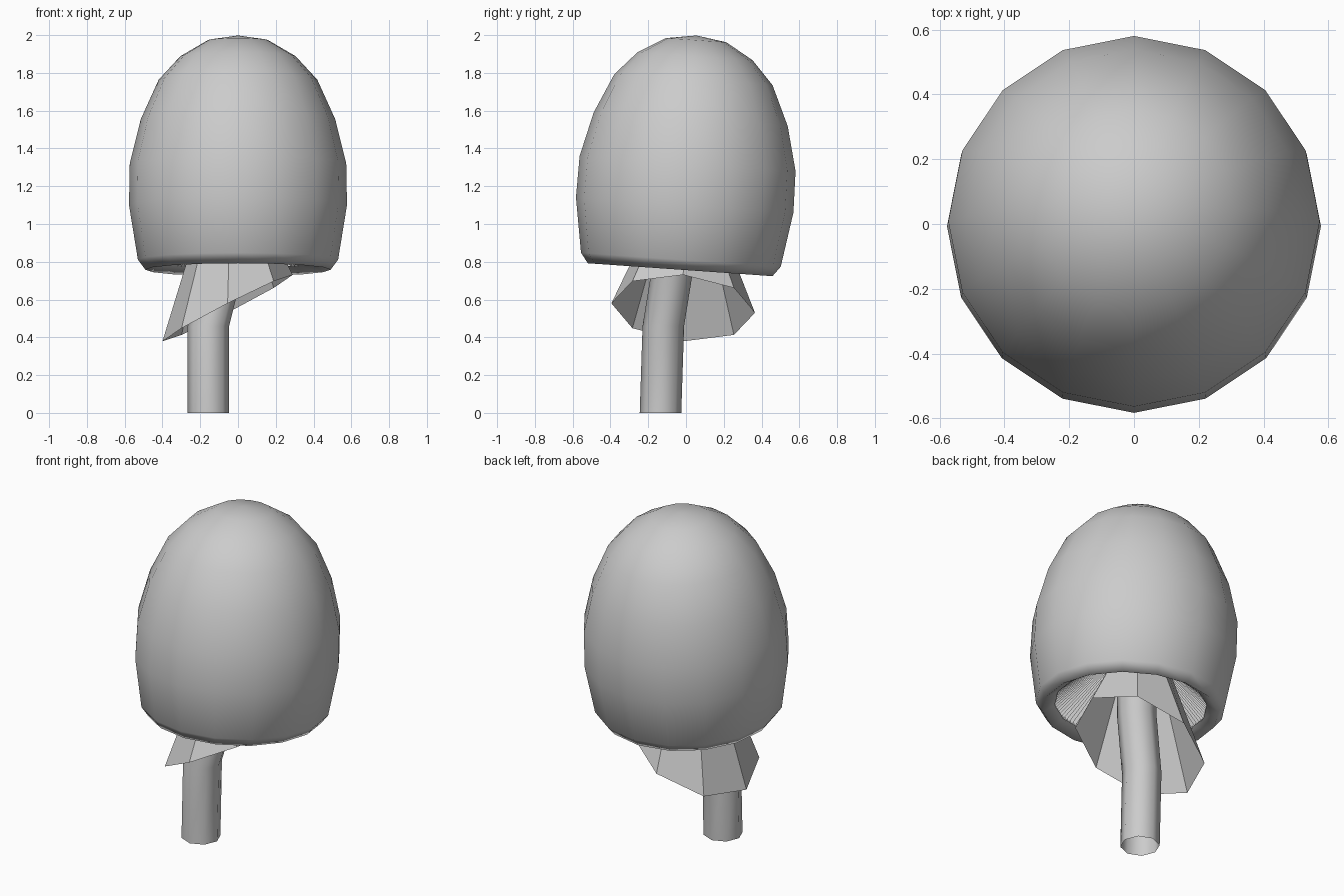
import bpy
from math import sin, cos, pi, radians
from mathutils import Vector, Matrix

if "Cube" in bpy.data.objects:
    bpy.data.objects.remove(bpy.data.objects["Cube"])


def loft(name, rings, smooth=True):
    """Skin a list of equally sized closed rings; a one-point ring is a pole."""
    verts, faces, starts = [], [], []
    for ring in rings:
        starts.append(len(verts))
        verts += ring
    for i in range(len(rings) - 1):
        a, b = starts[i], starts[i + 1]
        na, nb = len(rings[i]), len(rings[i + 1])
        n = max(na, nb)
        for k in range(n):
            j = (k + 1) % n
            if na == 1:
                faces.append((a, b + j, b + k))
            elif nb == 1:
                faces.append((a + k, a + j, b))
            else:
                faces.append((a + k, a + j, b + j, b + k))
    mesh = bpy.data.meshes.new(name)
    mesh.from_pydata([tuple(v) for v in verts], [], faces)
    mesh.polygons.foreach_set("use_smooth", [smooth] * len(faces))
    obj = bpy.data.objects.new(name, mesh)
    bpy.context.collection.objects.link(obj)
    return obj


def circle(centre, r, n):
    c = Vector(centre)
    return [c + Vector((r * cos(2 * pi * k / n), r * sin(2 * pi * k / n), 0))
            for k in range(n)]


# The cap and gills lean slightly toward the back
pivot = Vector((0, 0, 1.2))
tilt = (Matrix.Translation(pivot) @ Matrix.Rotation(radians(-4), 4, 'X')
        @ Matrix.Translation(-pivot))

# Cap: 16-sided revolved profile with a rolled rim
profile = [(0.16, 1.975), (0.305, 1.89), (0.42, 1.765), (0.515, 1.555),
           (0.573, 1.32), (0.577, 1.10), (0.53, 0.81), (0.49, 0.757),
           (0.425, 0.80)]
cap = loft("cap", [[Vector((0, 0, 2.0))]]
           + [circle((0, 0, z), r, 16) for r, z in profile])
cap.data.transform(tilt)

# Gills: pleated cone under the cap
PLEATS = 96
gill_rings = []
for r, z, depth in [(0.425, 0.81, 0.015), (0.27, 0.96, 0.012), (0.08, 1.13, 0.004)]:
    ring = circle((0, 0, z), r, PLEATS * 2)
    for k, v in enumerate(ring):
        v.z += depth if k % 2 else -depth
    gill_rings.append(ring)
gills = loft("gills", gill_rings, smooth=False)
gills.data.transform(tilt)

# Stem: bent open tube
path = [(-0.157, -0.135, 0), (-0.157, -0.12, 0.46), (-0.08, -0.07, 0.77),
        (-0.02, -0.01, 1.16)]
stem = loft("stem", [circle(p, 0.11, 8) for p in path])

# Skirt: faceted, slanted cone around the stem
rim = []
for k in range(8):
    a = 2 * pi * k / 8
    x, y = -0.055 + 0.345 * cos(a), -0.015 + 0.38 * sin(a)
    rim.append(Vector((x, y, 0.555 + 0.51 * (x + 0.055) - 0.066 * (y + 0.015))))
skirt = loft("skirt", [rim, circle((-0.04, 0, 1.13), 0.13, 8)], smooth=False)
